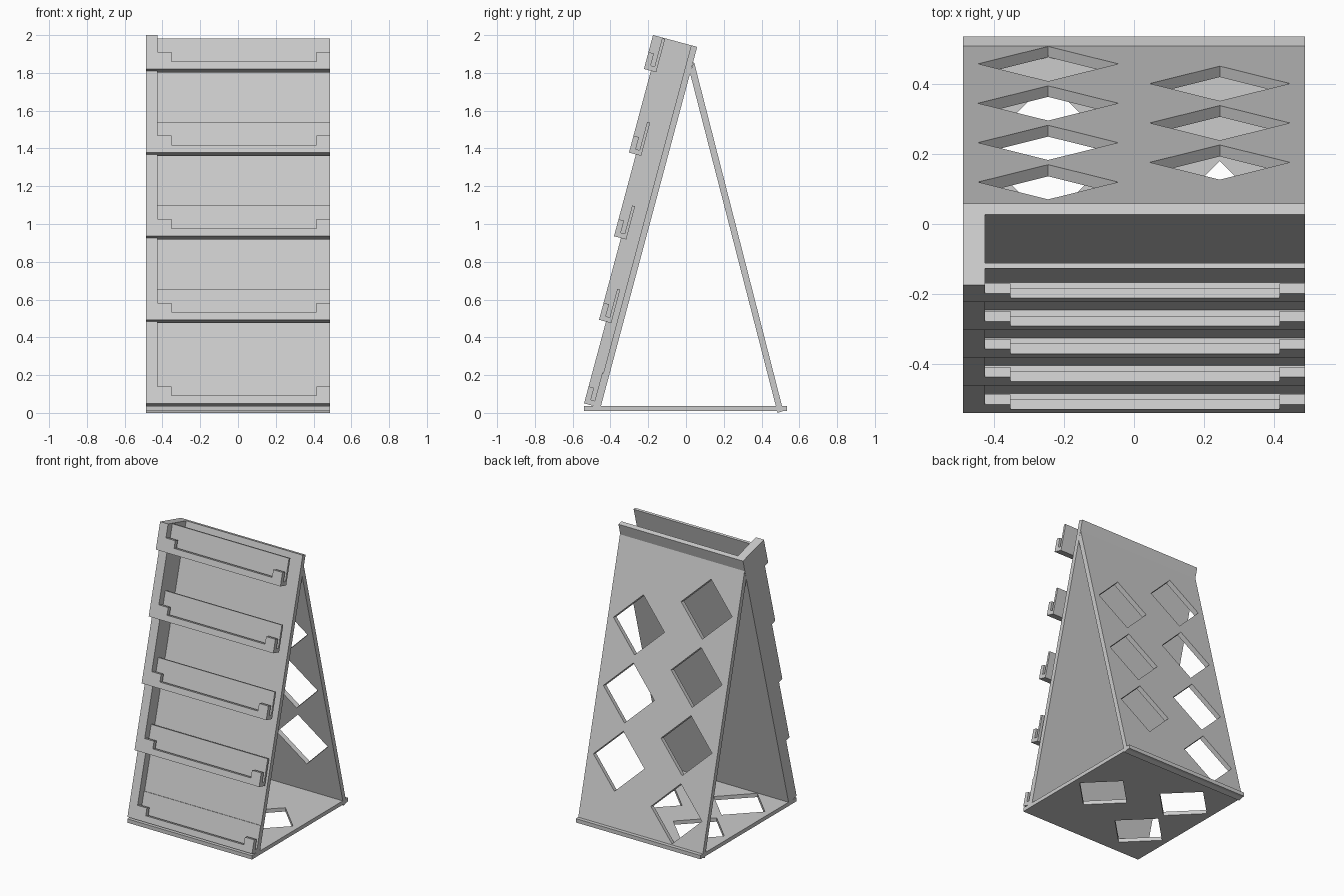
import bpy, bmesh, math
from mathutils import Matrix, Vector

cube = bpy.data.objects.get("Cube")
if cube:
    bpy.data.objects.remove(cube, do_unlink=True)

# One plain grey for the whole rack
grey = bpy.data.materials.new("light grey")
grey.use_nodes = True
COLOUR = (0.6, 0.6, 0.6, 1)
grey.diffuse_color = COLOUR
grey.node_tree.nodes["Principled BSDF"].inputs["Base Color"].default_value = COLOUR

HALF = 0.4875                 # half width
LEAN = math.radians(15)       # lean of the front panel
FOOT = -0.46                  # where the panel's rear plane meets the ground
BASE_TOP = 0.037
TIERS, PITCH, STEP = 5, 0.448, 0.038


def panel(n, u):
    """Depth n ahead of the panel's rear plane and height u along it -> (y, z)."""
    return (FOOT + u * math.sin(LEAN) - n * math.cos(LEAN),
            u * math.cos(LEAN) + n * math.sin(LEAN))


def add_object(name, bm):
    bmesh.ops.recalc_face_normals(bm, faces=bm.faces)
    mesh = bpy.data.meshes.new(name)
    bm.to_mesh(mesh)
    bm.free()
    mesh.materials.append(grey)
    obj = bpy.data.objects.new(name, mesh)
    bpy.context.scene.collection.objects.link(obj)
    return obj


def prism(name, profile, x0, x1):
    """Extrude a (y, z) profile from x0 to x1."""
    bm = bmesh.new()
    face = bm.faces.new([bm.verts.new((x0, y, z)) for y, z in profile])
    out = bmesh.ops.extrude_face_region(bm, geom=[face])
    verts = [v for v in out["geom"] if isinstance(v, bmesh.types.BMVert)]
    bmesh.ops.translate(bm, verts=verts, vec=(x1 - x0, 0, 0))
    return add_object(name, bm)


def cut_diamonds(obj, centres, tilt):
    """Cut diamond windows straight through a sheet."""
    bm = bmesh.new()
    for c in centres:
        bmesh.ops.create_cone(bm, cap_ends=True, segments=4, radius1=0.2, radius2=0.2,
                              depth=0.2, matrix=Matrix.Translation(Vector(c)) @ Matrix.Rotation(tilt, 4, "X"))
    cutter = add_object("window_cutter", bm)
    cutter.hide_render = True
    mod = obj.modifiers.new("windows", "BOOLEAN")
    mod.operation, mod.solver, mod.object = "DIFFERENCE", "EXACT", cutter
    bpy.context.view_layer.objects.active = obj
    bpy.ops.object.modifier_apply(modifier=mod.name)
    bpy.data.objects.remove(cutter, do_unlink=True)


# Base plate with three windows
base = prism("base_plate", [(-0.54, 0.01), (0.535, 0.01), (0.535, BASE_TOP), (-0.54, BASE_TOP)], -HALF, HALF)
cut_diamonds(base, [(-0.245, 0.207, 0.02), (0.245, -0.02, 0.02), (-0.245, -0.247, 0.02)], 0)

# Rear support sheet with two staggered columns of windows
support = prism("rear_support", [(0.485, 0), (0.515, 0.01), (0.042, 1.86), (0.021, 1.80)], -HALF, HALF)
slope = math.atan(0.2556)
windows = []
for k in range(7):
    y = 0.457 - k * 0.0562
    windows.append((0.245 if k % 2 else -0.245, y, BASE_TOP + (0.508 - y) / math.tan(slope)))
cut_diamonds(support, windows, slope - math.pi / 2)

# Leaning front panel
TOP = 2.006
prism("front_panel", [panel(0, 0.028), panel(0, TOP), panel(0.033, TOP), panel(0.033, 0.028)], -HALF, HALF)

# Stepped side wall
tiers = [(0.242 - STEP * i, 1.82 - PITCH * i) for i in range(TIERS)]
outline = [panel(0, TOP)]
top = TOP
for n, u in tiers:
    outline += [panel(n, top), panel(n, u)]
    top = u
outline.append(panel(0, tiers[-1][1]))
WALL_IN = -0.425
prism("side_wall", outline, -HALF, WALL_IN)

# Card holders: back plate, slot floor, low lip and a taller clip at each end
for i, (n, u) in enumerate(tiers, 1):
    def bar(part, n0, n1, u1, x0=WALL_IN, x1=HALF):
        prism(f"holder_{i}_{part}", [panel(n - n0, u), panel(n - n1, u),
                                     panel(n - n1, u + u1), panel(n - n0, u + u1)], x0, x1)
    bar("back_plate", 0.051, 0.067, 0.182)
    bar("slot_floor", 0.03, 0.051, 0.027)
    bar("lip", 0, 0.03, 0.042, -0.352, 0.415)
    bar("clip_right", 0, 0.03, 0.093, WALL_IN, -0.352)
    bar("clip_left", 0, 0.03, 0.093, 0.415, HALF)
